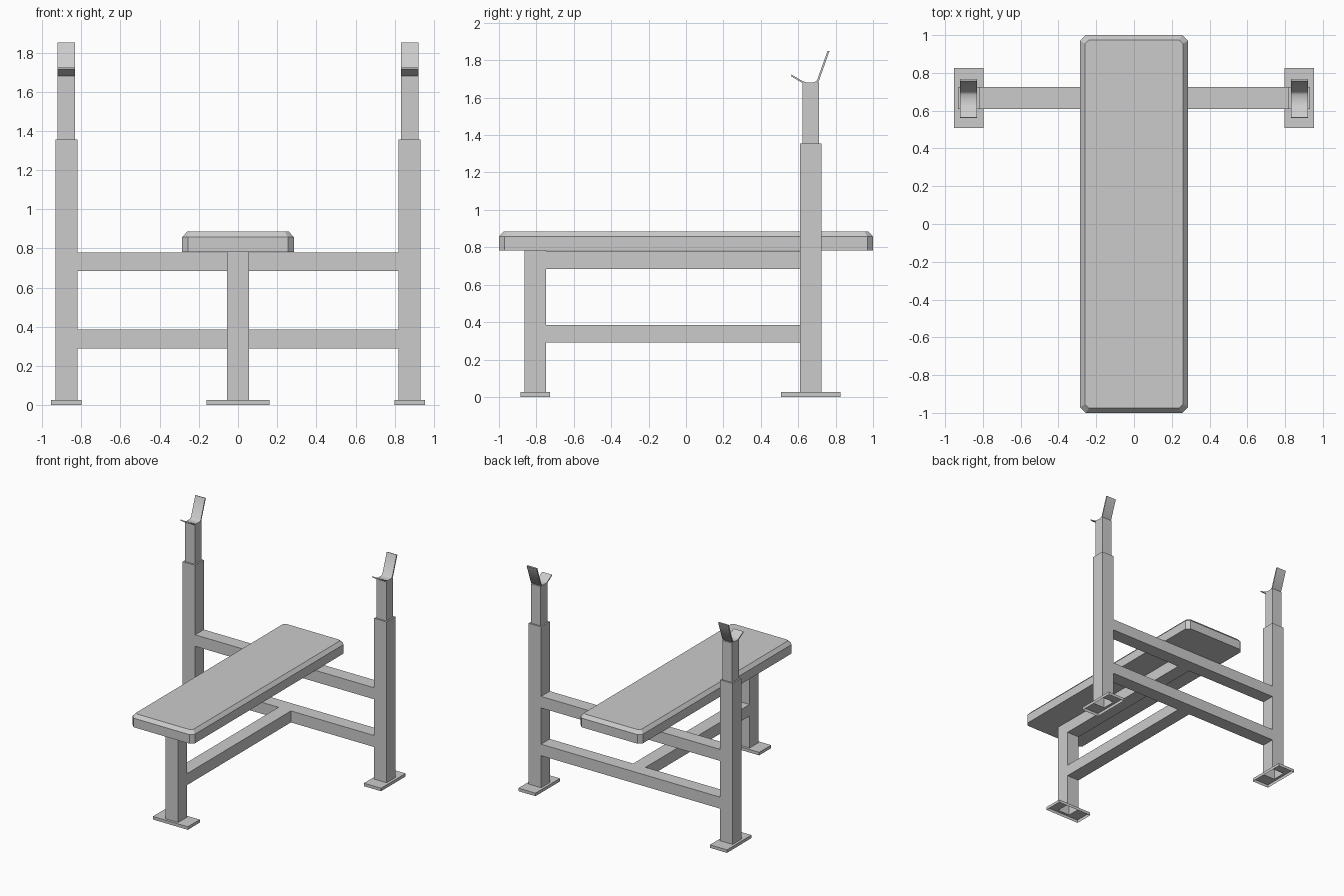
import bpy, bmesh

if "Cube" in bpy.data.objects:
    bpy.data.objects.remove(bpy.data.objects["Cube"])

def finish(name, bm):
    bmesh.ops.recalc_face_normals(bm, faces=bm.faces[:])
    me = bpy.data.meshes.new(name)
    bm.to_mesh(me)
    bm.free()
    ob = bpy.data.objects.new(name, me)
    bpy.context.collection.objects.link(ob)
    return ob

def loft(name, rings, cap_start=False, cap_end=True):
    """Skin a stack of closed rings that share a point count."""
    bm = bmesh.new()
    loops = [[bm.verts.new(p) for p in r] for r in rings]
    n = len(loops[0])
    for a, b in zip(loops, loops[1:]):
        for i in range(n):
            bm.faces.new((a[i], a[(i + 1) % n], b[(i + 1) % n], b[i]))
    if cap_start:
        bm.faces.new(loops[0][::-1])
    if cap_end:
        bm.faces.new(loops[-1])
    ob = finish(name, bm)
    # open shells: make sure the side walls face away from the axis
    me = ob.data
    c = sum((v.co for v in me.vertices), me.vertices[0].co * 0) / len(me.vertices)
    f = me.polygons[0]
    d = f.center - c
    d.z = 0
    if f.normal.dot(d) < 0:
        me.flip_normals()
    return ob

def rect(cx, cy, z, hx, hy):
    return [(cx + sx * hx, cy + sy * hy, z) for sx, sy in ((-1, -1), (1, -1), (1, 1), (-1, 1))]

def octagon(z, hx, hy, c):
    return [(-hx + c, -hy, z), (hx - c, -hy, z), (hx, -hy + c, z), (hx, hy - c, z),
            (hx - c, hy, z), (-hx + c, hy, z), (-hx, hy - c, z), (-hx, -hy + c, z)]

def box(name, lo, hi):
    x0, y0, z0 = lo
    x1, y1, z1 = hi
    cx, cy, hx, hy = (x0 + x1) / 2, (y0 + y1) / 2, (x1 - x0) / 2, (y1 - y0) / 2
    return loft(name, [rect(cx, cy, z0, hx, hy), rect(cx, cy, z1, hx, hy)], True)

T = 0.057             # half width of the square tubing
PX, PY = 0.876, 0.667  # upright centre
LY = -0.806           # front leg centre
FZ = 0.025            # foot height

# Padded seat with chamfered corners and top edge
loft("seat_pad", [octagon(0.782, 0.285, 1.0, 0.03), octagon(0.857, 0.285, 1.0, 0.03),
                  octagon(0.885, 0.26, 0.975, 0.02)], True)

# Front leg rising out of a hollow foot
loft("front_leg", [rect(0, LY, 0, 0.16, 0.078), rect(0, LY, FZ, 0.16, 0.078),
                   rect(0, LY, FZ, T, T), rect(0, LY, 0.783, T, T)])

# Rack hook outline (y, z): upper surface, then underside back again
HOOK = [(0.564, 1.719), (0.622, 1.684), (0.64, 1.679), (0.69, 1.679), (0.712, 1.69), (0.77, 1.852),
        (0.76, 1.855), (0.703, 1.695), (0.688, 1.686), (0.645, 1.686), (0.625, 1.693), (0.568, 1.727)]
HOOK = [(y - 0.003, z - 0.004) for y, z in HOOK]

for side, s in (("left", -1), ("right", 1)):
    x = s * PX
    # Hollow foot, upright sleeve and inner telescoping post
    loft(side + "_upright", [rect(x, PY, 0, 0.078, 0.16), rect(x, PY, FZ, 0.078, 0.16),
                             rect(x, PY, FZ, T, T), rect(x, PY, 1.355, T, T),
                             rect(x, PY, 1.355, 0.045, 0.045), rect(x, PY, 1.68, 0.045, 0.045)])
    # Bar hook
    hook = loft(side + "_bar_hook", [[(x + d, y, z) for y, z in HOOK] for d in (-0.045, 0.045)], True)
    bpy.ops.object.select_all(action='DESELECT')
    hook.select_set(True)
    bpy.context.view_layer.objects.active = hook
    bpy.ops.object.shade_smooth_by_angle(angle=0.9)

# Crossbars between uprights and long rails to the front leg
for level, z in (("lower", 0.29), ("upper", 0.685)):
    box(level + "_crossbar", (-PX + T, PY - T, z), (PX - T, PY + T, z + 0.095))
    box(level + "_rail", (-T, LY + T, z), (T, PY - T, z + 0.095))
